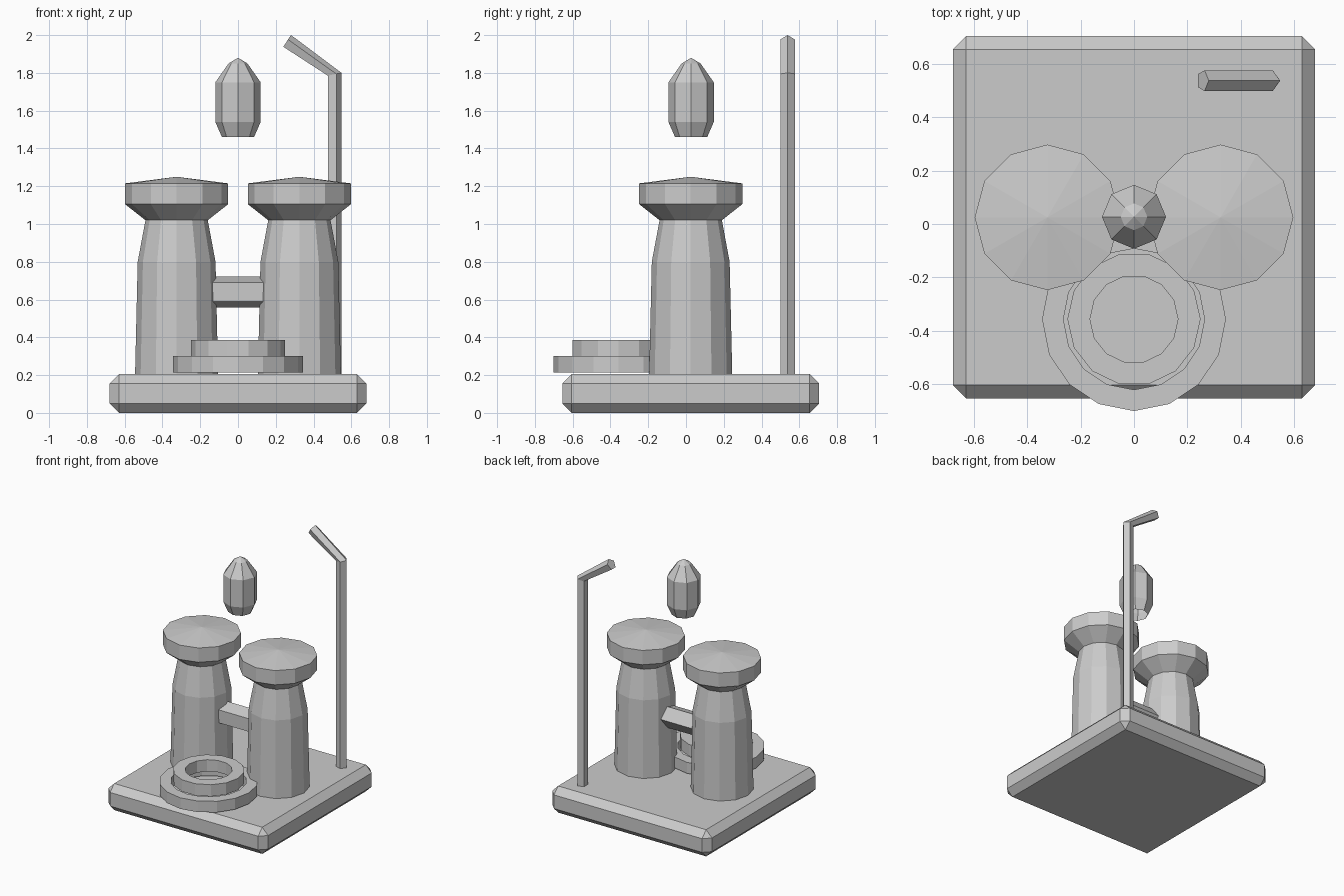
import bpy
import bmesh
from math import cos, sin, tau
from mathutils import Vector

cube = bpy.data.objects.get("Cube")
if cube:
    bpy.data.objects.remove(cube)

# One plain grey for the whole model
grey = bpy.data.materials.new("plain grey")
grey.use_nodes = True
colour = (0.6, 0.6, 0.6, 1)
grey.diffuse_color = colour
grey.node_tree.nodes["Principled BSDF"].inputs["Base Color"].default_value = colour

X, Y, Z = Vector((1, 0, 0)), Vector((0, 1, 0)), Vector((0, 0, 1))


def finish(name, bm, location=(0, 0, 0)):
    bmesh.ops.recalc_face_normals(bm, faces=bm.faces)
    mesh = bpy.data.meshes.new(name)
    bm.to_mesh(mesh)
    bm.free()
    mesh.materials.append(grey)
    obj = bpy.data.objects.new(name, mesh)
    obj.location = location
    bpy.context.collection.objects.link(obj)
    return obj


def loft(name, sides, rings, location=(0, 0, 0), cap_start=True, cap_end=True, closed=False):
    """Skin polygon rings given as (centre, radius, first axis, second axis)."""
    bm = bmesh.new()
    loops = []
    for centre, radius, u, v in rings:
        if radius == 0:
            loops.append([bm.verts.new(centre)] * sides)
        else:
            loops.append([bm.verts.new(centre + radius * (u * cos(tau * i / sides) + v * sin(tau * i / sides)))
                          for i in range(sides)])
    pairs = list(zip(loops, loops[1:]))
    if closed:
        pairs.append((loops[-1], loops[0]))
    for a, b in pairs:
        for i in range(sides):
            j = (i + 1) % sides
            quad = [a[i], a[j], b[j], b[i]]
            bm.faces.new(list(dict.fromkeys(quad)))
    if cap_start and not closed:
        bm.faces.new(loops[0])
    if cap_end and not closed and rings[-1][1] > 0:
        bm.faces.new(loops[-1])
    return finish(name, bm, location)


def turned(name, sides, profile, location, **options):
    """Upright part from a (radius, height) profile."""
    return loft(name, sides, [(Z * h, r, X, Y) for r, h in profile], location, **options)


# Chamfered base slab
bm = bmesh.new()
bmesh.ops.create_cube(bm, size=1)
bmesh.ops.scale(bm, vec=(1.36, 1.36, 0.205), verts=bm.verts)
bmesh.ops.bevel(bm, geom=bm.edges[:], offset=0.05, segments=1, affect='EDGES')
finish("base_slab", bm, (0, 0.025, 0.1025))

# Pair of mushroom-headed posts
post = [(0.22, 0.2), (0.206, 0.8), (0.165, 1.02), (0.273, 1.105), (0.273, 1.215), (0, 1.25)]
for side, x in (("left", 0.325), ("right", -0.325)):
    turned(side + "_post", 12, post, (x, 0.025, 0))

# Five-sided bar joining the posts
loft("cross_bar", 5, [(X * s * 0.22, 0.085, Y, Z) for s in (-1, 1)], (0, 0.025, 0.64))

# Stacked coil rings at the front
for name, sides, inner, outer, low, high in (
        ("lower_ring", 16, 0.265, 0.345, 0.215, 0.3),
        ("upper_ring", 14, 0.165, 0.25, 0.295, 0.385)):
    turned(name, sides, [(inner, low), (outer, low), (outer, high), (inner, high)],
           (0, -0.357, 0), closed=True)

# Hanging float, open underneath
turned("float", 8, [(0.085, 1.46), (0.12, 1.54), (0.12, 1.75), (0.05, 1.85), (0, 1.88)],
       (0, 0.027, 0), cap_start=False)

# Slim pole with an angled arm
tilt = Vector((0.98, 0, 0.2))
lean = Vector((0.55, 0, 0.835))
loft("pole", 5, [(Vector((0.508, 0.538, 0.2)), 0.041, X, Y),
                 (Vector((0.508, 0.538, 1.792)), 0.041, tilt, Y),
                 (Vector((0.258, 0.538, 1.966)), 0.041, lean, Y)])
